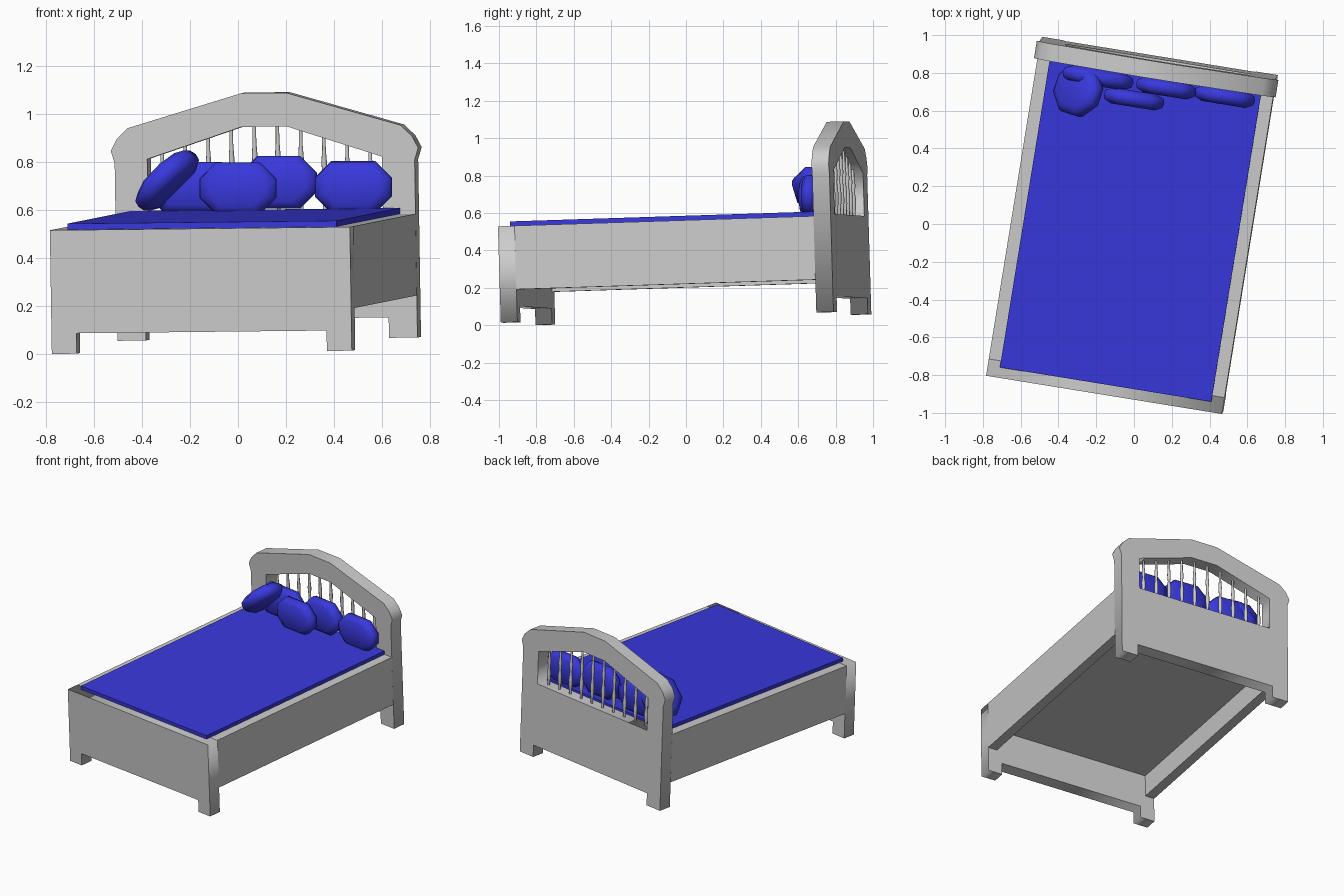
import bpy, bmesh, math
from mathutils import Matrix, Vector

if "Cube" in bpy.data.objects:
    bpy.data.objects.remove(bpy.data.objects["Cube"])

# Bed frame axes: u = width (from centre), v = length, w = height; turned and slightly tipped
YAW = math.radians(-9.2)
ux = Vector((math.cos(YAW), math.sin(YAW), 0.011)).normalized()
vy = Vector((-math.sin(YAW), math.cos(YAW), 0.032)).normalized()
wz = ux.cross(vy).normalized()
BED = Matrix((ux, vy, wz)).transposed().to_4x4()
W = 0.6325                                    # half width
BED = Matrix.Translation(Vector((-0.775, -0.788, 0)) + ux * W) @ BED

blue = bpy.data.materials.new("blue_fabric")
blue.diffuse_color = (0.04, 0.04, 0.72, 1)
blue.use_nodes = True
blue.node_tree.nodes["Principled BSDF"].inputs["Base Color"].default_value = blue.diffuse_color


def finish(name, bm, matrix, mat=None):
    me = bpy.data.meshes.new(name)
    bm.to_mesh(me)
    bm.free()
    ob = bpy.data.objects.new(name, me)
    bpy.context.collection.objects.link(ob)
    ob.matrix_world = matrix
    if mat:
        me.materials.append(mat)
    return ob


def box(name, lo, hi, mat=None):
    bm = bmesh.new()
    size = [b - a for a, b in zip(lo, hi)]
    mid = [(a + b) / 2 for a, b in zip(lo, hi)]
    bmesh.ops.create_cube(bm, size=1, matrix=Matrix.Translation(mid) @ Matrix.Diagonal((*size, 1)))
    return finish(name, bm, BED, mat)


def mirrored(half):
    return half + [(-u, w) for u, w in reversed(half)]


def board(name, outlines, v0, v1):
    """Upright board cut from filled outlines (a second outline is a hole)."""
    cu = bpy.data.curves.new(name, 'CURVE')
    cu.dimensions = '2D'
    cu.fill_mode = 'BOTH'
    cu.extrude = (v1 - v0) / 2
    for pts in outlines:
        sp = cu.splines.new('POLY')
        sp.points.add(len(pts) - 1)
        for p, (u, w) in zip(sp.points, pts):
            p.co = (u, w, 0, 1)
        sp.use_cyclic_u = True
    ob = bpy.data.objects.new(name, cu)
    bpy.context.collection.objects.link(ob)
    ob.matrix_world = BED @ Matrix.Translation((0, (v0 + v1) / 2, 0)) @ Matrix.Rotation(math.pi / 2, 4, 'X')
    bpy.ops.object.select_all(action='DESELECT')
    ob.select_set(True)
    bpy.context.view_layer.objects.active = ob
    bpy.ops.object.convert(target='MESH')


# Footboard and arched headboard, each with a cut-out between its feet
board("footboard", [mirrored([(W - 0.105, 0.085), (W - 0.105, 0), (W, 0), (W, 0.515)])], 0, 0.09)
arch = [(W - 0.12, 0.085), (W - 0.12, 0), (W, 0), (W, 0.74), (0.648, 0.79),
        (0.622, 0.84), (0.575, 0.885), (0.095, 1.025)]
window = [(0.495, 0.525), (0.495, 0.755), (0.095, 0.885)]
board("headboard", [mirrored(arch), mirrored(window)], 1.71, 1.803)

# Side rails, base panel and mattress
for s, side in ((-1, "left"), (1, "right")):
    u = sorted((s * W, s * (W - 0.067)))
    box(side + "_rail", (u[0], 0.088, 0.175), (u[1], 1.712, 0.515))
box("base_panel", (-0.57, 0.08, 0.33), (0.57, 1.72, 0.36))
box("mattress", (-0.567, 0.056, 0.36), (0.567, 1.715, 0.54), blue)

# Turned spindles in the headboard window
PROFILE = [(0, 0.008), (0.12, 0.008), (0.2, 0.012), (0.35, 0.013), (0.5, 0.008),
           (0.65, 0.012), (0.8, 0.008), (1, 0.007)]
for i in range(10):
    u = (i - 4.5) * 0.0975
    top = 0.895 - max(0, abs(u) - 0.095) * 0.325
    bm = bmesh.new()
    prev = None
    for t, r in PROFILE:
        ring = [bm.verts.new((u + r * math.cos(k * math.pi / 4), 1.757 + r * math.sin(k * math.pi / 4),
                              0.515 + t * (top - 0.515))) for k in range(8)]
        if prev:
            for k in range(8):
                j = (k + 1) % 8
                bm.faces.new((prev[k], prev[j], ring[j], ring[k]))
        prev = ring
    ob = finish(f"spindle_{i + 1}", bm, BED)
    ob.data.shade_smooth()


# Pillows: cushions with clipped corners and softened rims
def pillow(name, centre, size, yaw=-9.2, tilt=0.0):
    x, z, y = size[0] / 2, size[2] / 2, size[1] / 2
    c = 0.32 * min(x, z) * 2
    bm = bmesh.new()
    prev, rings = None, []
    for depth, k in ((-1, 0.72), (-0.55, 0.96), (0, 1.0), (0.55, 0.96), (1, 0.72)):
        pts = [(x, z - c), (x - c, z), (c - x, z), (-x, z - c), (-x, c - z), (c - x, -z), (x - c, -z), (x, c - z)]
        rings.append([bm.verts.new((a * k, depth * y, b * k)) for a, b in pts])
    for r0, r1 in zip(rings, rings[1:]):
        for k in range(8):
            j = (k + 1) % 8
            bm.faces.new((r0[k], r0[j], r1[j], r1[k]))
    bm.faces.new(rings[0])
    bm.faces.new(rings[-1])
    bmesh.ops.recalc_face_normals(bm, faces=bm.faces)
    m = (Matrix.Translation(centre) @ Matrix.Rotation(math.radians(yaw), 4, 'Z')
         @ Matrix.Rotation(math.radians(tilt), 4, 'Y'))
    if tilt:                                   # leaning pillow: flat side faces along its own z
        m = m @ Matrix.Rotation(math.pi / 2, 4, 'X')
    ob = finish(name, bm, m, blue)
    ob.data.shade_smooth()


pillow("back_left_pillow", (-0.19, 0.775, 0.695), (0.38, 0.09, 0.21))
pillow("back_right_pillow", (0.17, 0.72, 0.715), (0.32, 0.085, 0.22))
pillow("front_middle_pillow", (0.0, 0.662, 0.69), (0.325, 0.085, 0.215))
pillow("front_right_pillow", (0.48, 0.675, 0.695), (0.325, 0.085, 0.215))
pillow("leaning_pillow", (-0.295, 0.71, 0.722), (0.31, 0.1, 0.27), -18, -45)
